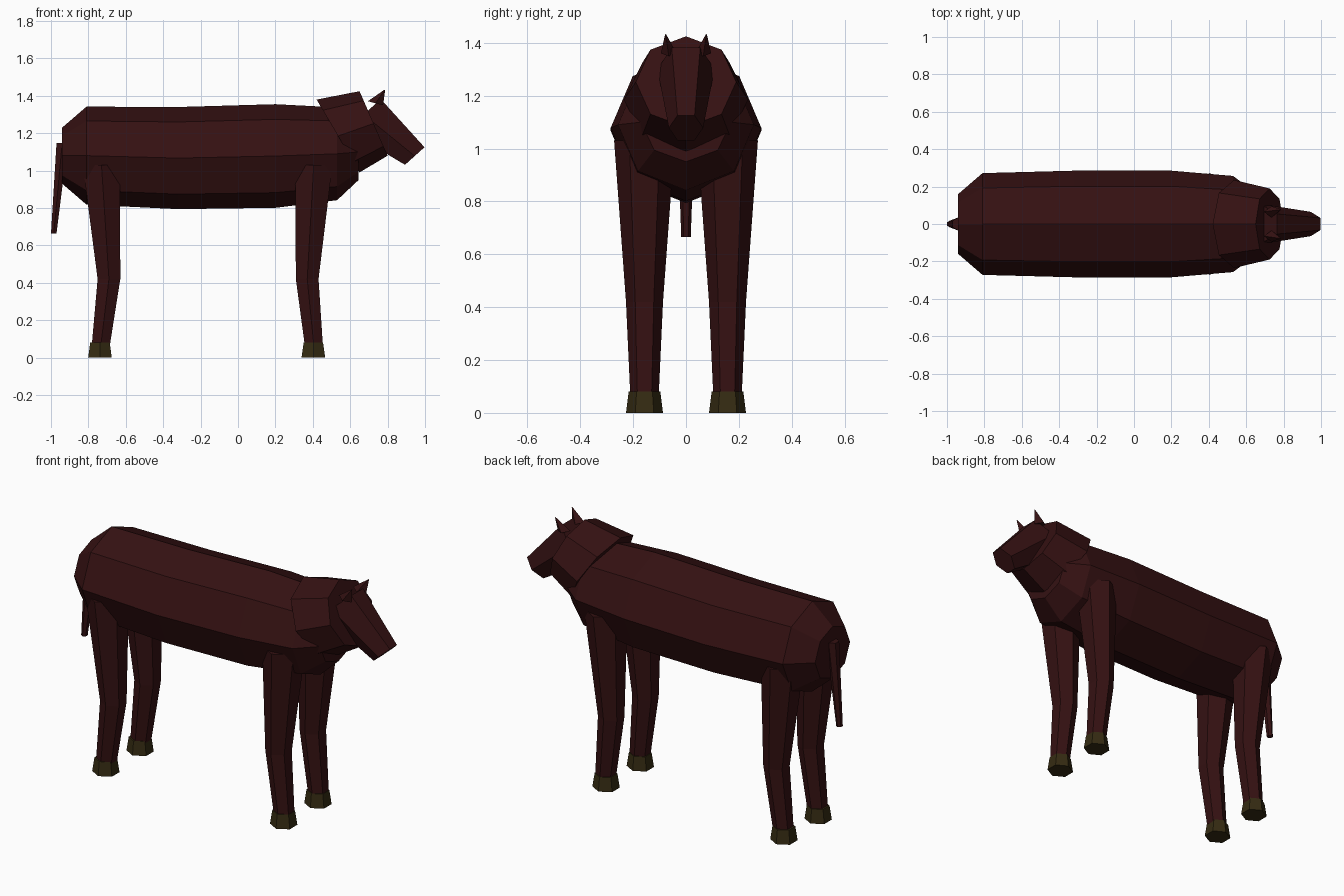
import bpy, bmesh, math

if "Cube" in bpy.data.objects:
    bpy.data.objects.remove(bpy.data.objects["Cube"])


def material(name, rgb):
    m = bpy.data.materials.new(name)
    m.diffuse_color = (*rgb, 1.0)
    m.use_nodes = True
    m.node_tree.nodes["Principled BSDF"].inputs["Base Color"].default_value = m.diffuse_color
    return m


coat = material("dark red brown coat", (0.035, 0.0055, 0.006))
horn = material("dark olive hoof", (0.035, 0.024, 0.006))


def tube(name, rings, sides, mat):
    """Loft rings of (x, y, z, half width in y, half depth, tilt);
    tilt is the angle of the depth axis in the xz plane, 0 = +x, 90 = +z."""
    bm = bmesh.new()
    loops = []
    for x, y, z, ry, rd, tilt in rings:
        c, s = math.cos(math.radians(tilt)), math.sin(math.radians(tilt))
        loop = []
        for i in range(sides):
            a = 2 * math.pi * i / sides
            d = rd * math.sin(a)
            loop.append(bm.verts.new((x + d * c, y + ry * math.cos(a), z + d * s)))
        loops.append(loop)
    for a, b in zip(loops, loops[1:]):
        for i in range(sides):
            j = (i + 1) % sides
            bm.faces.new((a[i], a[j], b[j], b[i]))
    bm.faces.new(loops[0])
    bm.faces.new(loops[-1])
    bmesh.ops.recalc_face_normals(bm, faces=bm.faces)
    mesh = bpy.data.meshes.new(name)
    bm.to_mesh(mesh)
    bm.free()
    mesh.materials.append(mat)
    obj = bpy.data.objects.new(name, mesh)
    bpy.context.collection.objects.link(obj)
    return obj


# Barrel body: octagonal rings from rump to chest
tube("body", [
    (-0.94, 0, 1.08, 0.16, 0.15, 90),
    (-0.81, 0, 1.08, 0.272, 0.262, 90),
    (-0.32, 0, 1.067, 0.285, 0.273, 90),
    (0.20, 0, 1.078, 0.285, 0.277, 90),
    (0.53, 0, 1.09, 0.257, 0.248, 90),
    (0.645, 0, 1.10, 0.17, 0.15, 90),
], 8, coat)

# Neck leaning forward
tube("neck", [
    (0.535, 0, 1.185, 0.235, 0.226, 120.5),
    (0.725, 0, 1.252, 0.19, 0.188, 113.5),
], 8, coat)

# Head tapering to the muzzle
tube("head", [
    (0.672, 0, 1.30, 0.108, 0.142, 42),
    (0.945, 0, 1.078, 0.065, 0.081, 42),
], 6, coat)

# Hanging tail
tube("tail", [
    (-0.94, 0, 1.147, 0.035, 0.035, 0),
    (-0.985, 0, 0.665, 0.018, 0.017, 0),
], 6, coat)

# Ears, legs and hooves on both sides
for label, s in (("left", 1), ("right", -1)):
    tube(f"{label}_ear", [
        (0.735, s * 0.065, 1.36, 0.03, 0.042, -15),
        (0.785, s * 0.077, 1.432, 0.002, 0.002, -15),
    ], 4, coat)
    y = s * 0.157
    for end, top, knee, ankle, foot in (("front", 0.405, 0.37, 0.405, 0.403),
                                        ("rear", -0.73, -0.69, -0.733, -0.738)):
        tube(f"{label}_{end}_leg", [
            (top, y, 1.03, 0.115, 0.115, 0),
            (knee, y, 0.42, 0.070, 0.070, 0),
            (ankle, y, 0.07, 0.054, 0.056, 0),
        ], 6, coat)
        tube(f"{label}_{end}_hoof", [
            (foot, y, 0.08, 0.060, 0.060, 0),
            (foot, y, 0.0, 0.070, 0.073, 0),
        ], 6, horn)
